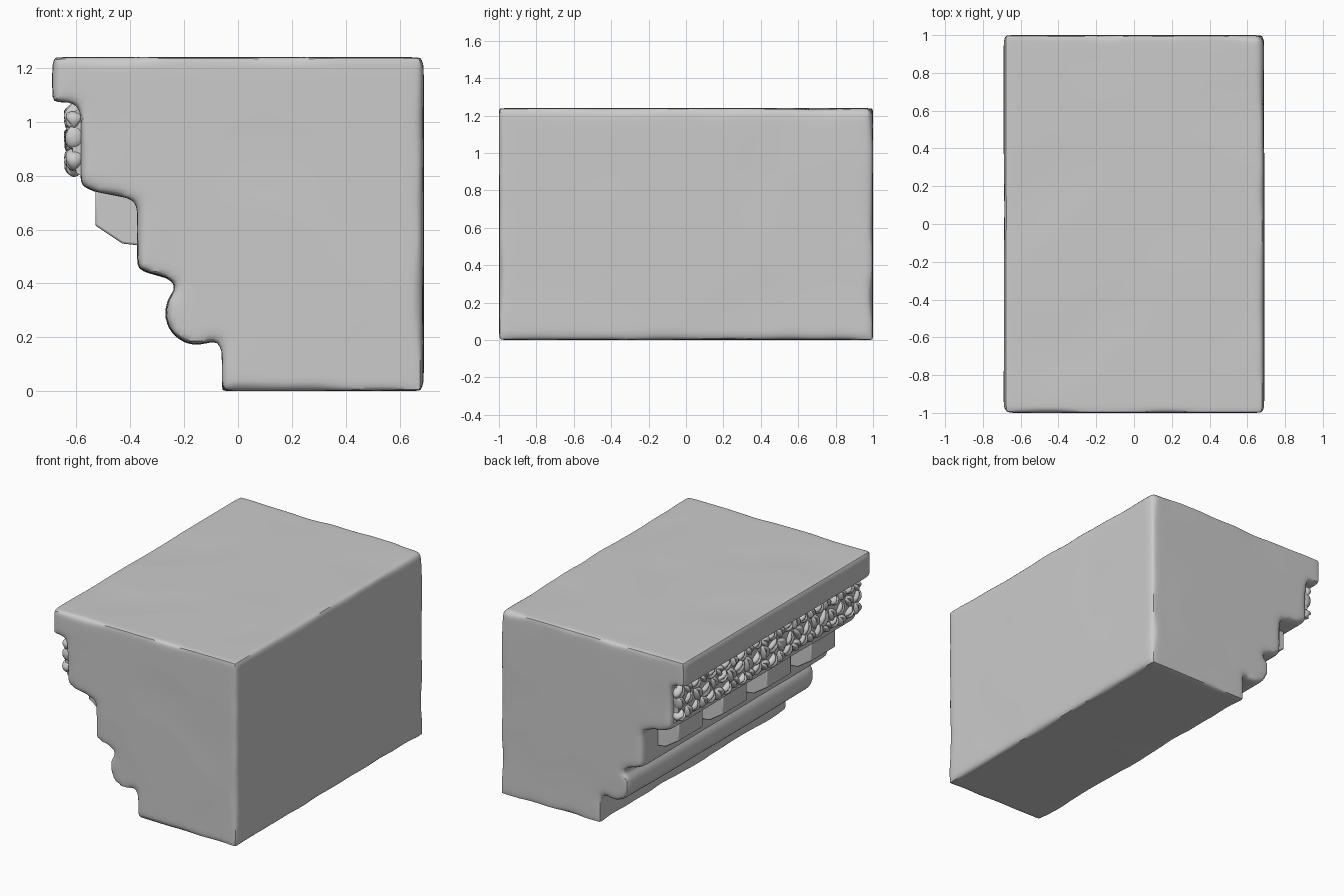
import bpy, bmesh, random
from math import sin, cos, pi, exp, radians
from mathutils import Vector, Matrix, noise

if "Cube" in bpy.data.objects:
    bpy.data.objects.remove(bpy.data.objects["Cube"])

random.seed(4)


def new_object(name, bm):
    bmesh.ops.recalc_face_normals(bm, faces=bm.faces)
    mesh = bpy.data.meshes.new(name)
    bm.to_mesh(mesh)
    bm.free()
    ob = bpy.data.objects.new(name, mesh)
    bpy.context.collection.objects.link(ob)
    return ob


def activate(ob):
    bpy.ops.object.select_all(action='DESELECT')
    ob.select_set(True)
    bpy.context.view_layer.objects.active = ob


def smooth(ob, angle):
    activate(ob)
    bpy.ops.object.shade_smooth_by_angle(angle=radians(angle))


def prism(name, profile, y0, y1):
    """Extrude an (x, z) outline along y."""
    bm = bmesh.new()
    face = bm.faces.new([bm.verts.new((x, y0, z)) for x, z in profile])
    ext = bmesh.ops.extrude_face_region(bm, geom=[face])['geom']
    bmesh.ops.translate(bm, vec=(0, y1 - y0, 0),
                        verts=[g for g in ext if isinstance(g, bmesh.types.BMVert)])
    return new_object(name, bm)


# Stone block with the stepped cornice outline
roll = [(-0.15 + 0.122 * cos(a), 0.29 + 0.12 * sin(a))
        for a in [pi * (0.72 + 0.78 * i / 10) for i in range(11)]]
outline = [(0.69, 0), (0.69, 1.24), (-0.69, 1.24), (-0.69, 1.072), (-0.585, 1.072),
           (-0.585, 0.765), (-0.54, 0.742), (-0.375, 0.71), (-0.375, 0.45),
           (-0.24, 0.412)] + roll + [(-0.06, 0.19), (-0.06, 0)]
block = prism("cornice_block", outline, -1, 1)
remesh = block.modifiers.new("Remesh", 'REMESH')
remesh.mode = 'VOXEL'
remesh.voxel_size = 0.02
activate(block)
bpy.ops.object.modifier_apply(modifier="Remesh")

# Wear the edges: blend toward a smoothed copy, unevenly along each edge
bm = bmesh.new()
bm.from_mesh(block.data)
start = [v.co.copy() for v in bm.verts]
for step in range(10):
    bmesh.ops.smooth_vert(bm, verts=bm.verts, factor=0.5,
                          use_axis_x=True, use_axis_y=True, use_axis_z=True)
for v, old in zip(bm.verts, start):
    end = max(0, abs(old.y) - 0.94) / 0.06
    outer = max(end, (old.x > 0.6) * 0.8, (old.z < 0.03) * 0.8)
    n = 0.5 + 0.9 * noise.noise(old * 4.5)
    k = 0.3 + 1.1 * outer * max(0.15, n)
    v.co = old.lerp(v.co, k)
    # faint hollows, inward only
    v.co *= 1
    dent = max(0, noise.noise(old * 2.3 + Vector((7, 3, 1)))) * 0.006
    v.co -= v.normal * dent
bm.to_mesh(block.data)
bm.free()
smooth(block, 40)

# Four dentils under the carved band
tooth = [(-0.53, 0.75), (-0.53, 0.615), (-0.43, 0.548), (-0.36, 0.54), (-0.36, 0.75)]
for i in range(4):
    yc = -0.705 + 0.47 * i
    dentil = prism(f"dentil_{i + 1}", tooth, yc - 0.13, yc + 0.13)
    bevel = dentil.modifiers.new("Bevel", 'BEVEL')
    bevel.width = 0.008
    bevel.segments = 2
    smooth(dentil, 35)

# Rounded backing of the carved band
back = [(-0.57, 1.06), (-0.605, 1.04), (-0.617, 0.98), (-0.615, 0.88),
        (-0.6, 0.81), (-0.57, 0.79)]
backing = prism("carving_bed", back, -0.96, 0.96)
smooth(backing, 50)

# Carved foliage: veined lobes leaning left and right in three rows
bm = bmesh.new()


def lobe(y, z, length, width, lean, depth):
    made = bmesh.ops.create_icosphere(bm, subdivisions=3, radius=1)['verts']
    place = (Matrix.Translation((-0.608, y, z)) @ Matrix.Rotation(lean, 4, 'X'))
    for v in made:
        p = v.co
        taper = 1 - 0.35 * p.z
        groove = 1 - 0.5 * exp(-(p.y / 0.28) ** 2)
        v.co = place @ Vector((p.x * depth * groove,
                               p.y * width * taper + 0.25 * width * p.z * p.z,
                               p.z * length))


rows = [(1.015, 24, 0.044, 0.034), (0.935, 22, 0.056, 0.036), (0.855, 24, 0.046, 0.034)]
for r, (z, count, length, width) in enumerate(rows):
    for i in range(count):
        y = -0.94 + 1.88 * i / (count - 1)
        lean = (0.65 if (i + r) % 2 else -0.65) + random.uniform(-0.35, 0.35)
        s = random.uniform(0.85, 1.12)
        lobe(y, z + random.uniform(-0.012, 0.012), length * s, width * s, lean,
             random.uniform(0.036, 0.046))
foliage = new_object("carved_foliage", bm)
smooth(foliage, 50)
